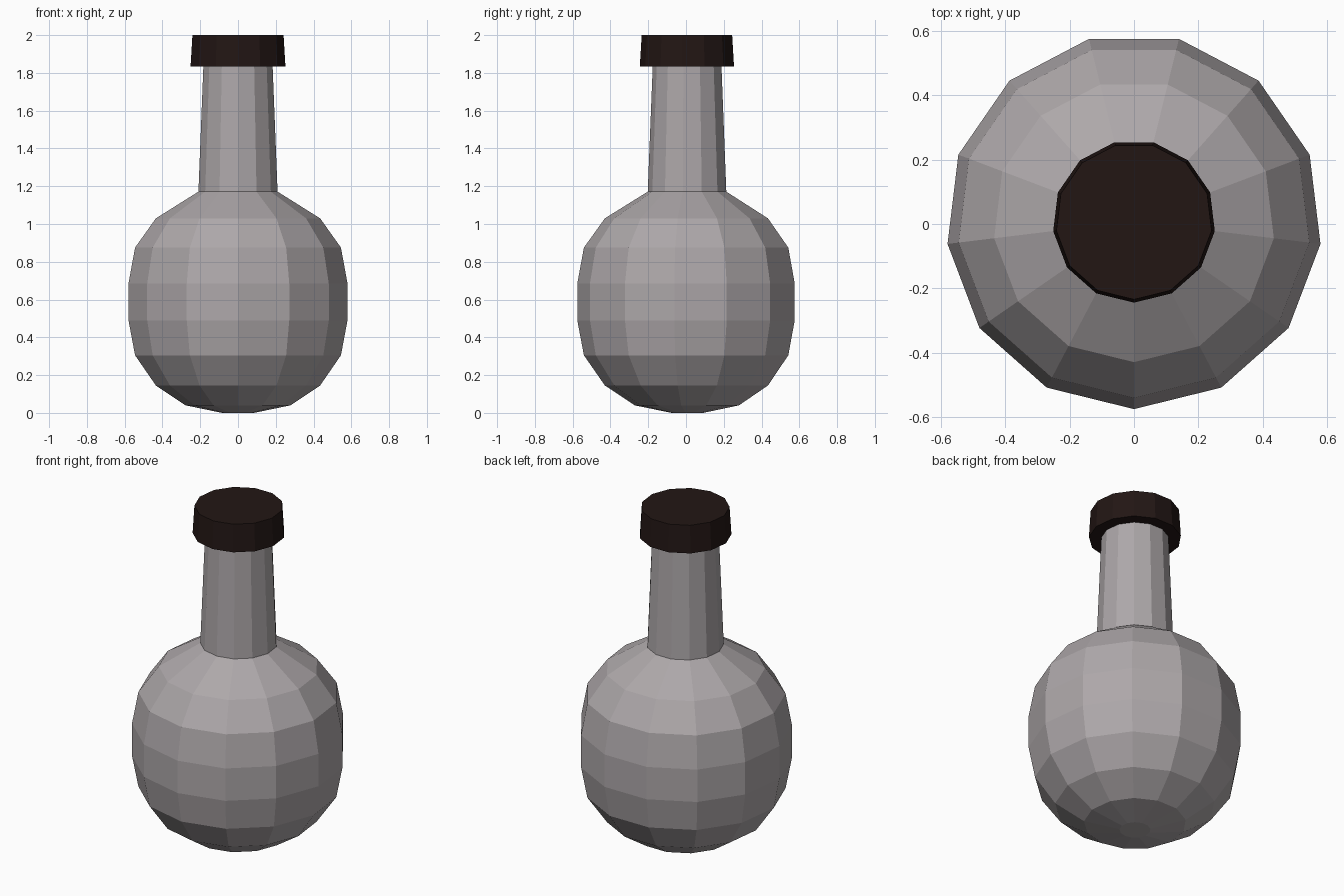
import bpy, bmesh, math

if "Cube" in bpy.data.objects:
    bpy.data.objects.remove(bpy.data.objects["Cube"])

SIDES = 13
Y0 = 0.0085  # centres the odd-sided outline on y = 0


def material(name, color):
    m = bpy.data.materials.new(name)
    m.diffuse_color = (*color, 1)
    m.use_nodes = True
    m.node_tree.nodes["Principled BSDF"].inputs["Base Color"].default_value = m.diffuse_color
    return m


def lathe(name, profile, mat):
    """Closed flat-faced solid from (radius, z) points, bottom to top."""
    bm = bmesh.new()
    rings = []
    for r, z in profile:
        ring = []
        for i in range(SIDES):
            a = -math.pi / 2 + 2 * math.pi * i / SIDES
            ring.append(bm.verts.new((r * math.cos(a), Y0 + r * math.sin(a), z)))
        rings.append(ring)
    for low, high in zip(rings, rings[1:]):
        for i in range(SIDES):
            j = (i + 1) % SIDES
            bm.faces.new((low[i], low[j], high[j], high[i]))
    bm.faces.new(rings[0][::-1])
    bm.faces.new(rings[-1])
    me = bpy.data.meshes.new(name)
    bm.to_mesh(me)
    bm.free()
    me.materials.append(mat)
    ob = bpy.data.objects.new(name, me)
    bpy.context.collection.objects.link(ob)
    return ob


glass = material("grey_glass", (0.42, 0.39, 0.40))
dark = material("dark_stopper", (0.016, 0.008, 0.007))

# Round flask body
lathe("flask_body", [(0.085, 0), (0.28, 0.04), (0.438, 0.145), (0.549, 0.305),
                     (0.584, 0.49), (0.584, 0.685), (0.549, 0.875),
                     (0.438, 1.03), (0.205, 1.175)], glass)

# Slightly tapered neck
lathe("flask_neck", [(0.211, 1.173), (0.184, 1.85)], glass)

# Stopper cap
lathe("stopper", [(0.253, 1.835), (0.243, 2.0)], dark)
